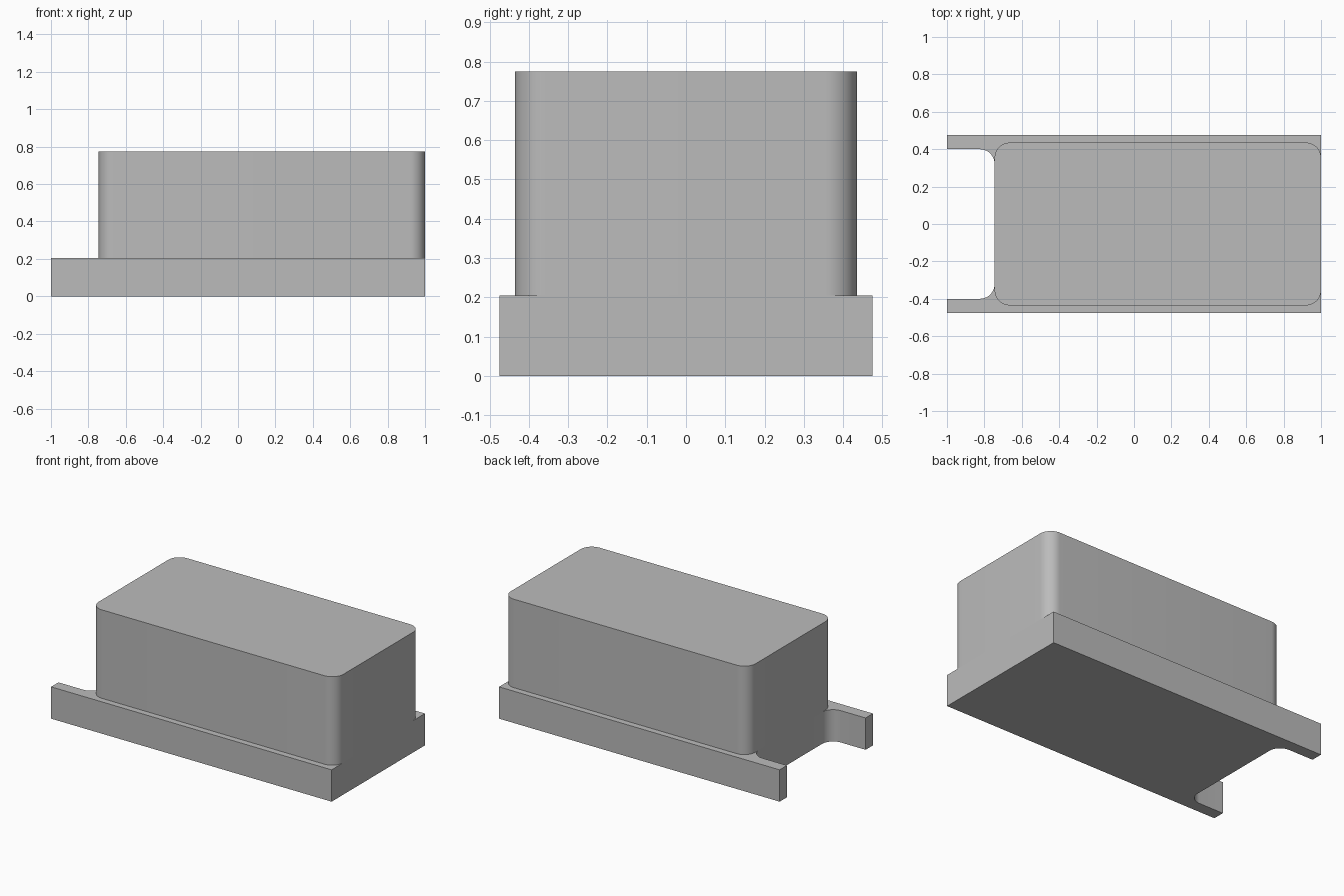
import bpy
import bmesh
import math
from mathutils import Vector

cube = bpy.data.objects.get("Cube")
if cube:
    bpy.data.objects.remove(cube, do_unlink=True)

LENGTH, HALF_DEPTH = 1.0, 0.475
BASE_TOP, BLOCK_TOP = 0.205, 0.775
BLOCK_LEFT, BLOCK_HALF = -0.745, 0.435
SLOT_HALF = 0.4
RADIUS = 0.08

grey = bpy.data.materials.new("plain_grey")
grey.use_nodes = True
colour = (0.5, 0.5, 0.5, 1)
grey.diffuse_color = colour
grey.node_tree.nodes["Principled BSDF"].inputs["Base Color"].default_value = colour


def rounded_outline(corners, steps=12):
    """Replace each right-angled corner (x, y, radius) by a tangent arc."""
    points = []
    for i, (x, y, r) in enumerate(corners):
        here = Vector((x, y))
        if r == 0:
            points.append(here)
            continue
        to_prev = (Vector(corners[i - 1][:2]) - here).normalized()
        to_next = (Vector(corners[(i + 1) % len(corners)][:2]) - here).normalized()
        centre = here + r * (to_prev + to_next)
        for s in range(steps + 1):
            a = s / steps * math.pi / 2
            points.append(centre - r * (to_next * math.cos(a) + to_prev * math.sin(a)))
    return points


def extrude_outline(name, corners, bottom, top):
    bm = bmesh.new()
    face = bm.faces.new([bm.verts.new((p.x, p.y, bottom)) for p in rounded_outline(corners)])
    result = bmesh.ops.extrude_face_region(bm, geom=[face], use_keep_orig=True)
    verts = [g for g in result["geom"] if isinstance(g, bmesh.types.BMVert)]
    bmesh.ops.translate(bm, verts=verts, vec=(0, 0, top - bottom))
    bmesh.ops.recalc_face_normals(bm, faces=bm.faces)
    mesh = bpy.data.meshes.new(name)
    bm.to_mesh(mesh)
    bm.free()
    mesh.materials.append(grey)
    obj = bpy.data.objects.new(name, mesh)
    bpy.context.collection.objects.link(obj)
    bpy.ops.object.select_all(action="DESELECT")
    obj.select_set(True)
    bpy.context.view_layer.objects.active = obj
    bpy.ops.object.shade_smooth_by_angle(angle=math.radians(30))
    return obj


# Base plate with an open slot between two prongs
extrude_outline("base_plate", [
    (-LENGTH, -HALF_DEPTH, 0), (LENGTH, -HALF_DEPTH, 0),
    (LENGTH, HALF_DEPTH, 0), (-LENGTH, HALF_DEPTH, 0),
    (-LENGTH, SLOT_HALF, 0), (BLOCK_LEFT, SLOT_HALF, RADIUS),
    (BLOCK_LEFT, -SLOT_HALF, RADIUS), (-LENGTH, -SLOT_HALF, 0),
], 0, BASE_TOP)

# Tall body with rounded upright edges
extrude_outline("body_block", [
    (BLOCK_LEFT, -BLOCK_HALF, RADIUS), (LENGTH, -BLOCK_HALF, RADIUS),
    (LENGTH, BLOCK_HALF, RADIUS), (BLOCK_LEFT, BLOCK_HALF, RADIUS),
], BASE_TOP, BLOCK_TOP)
